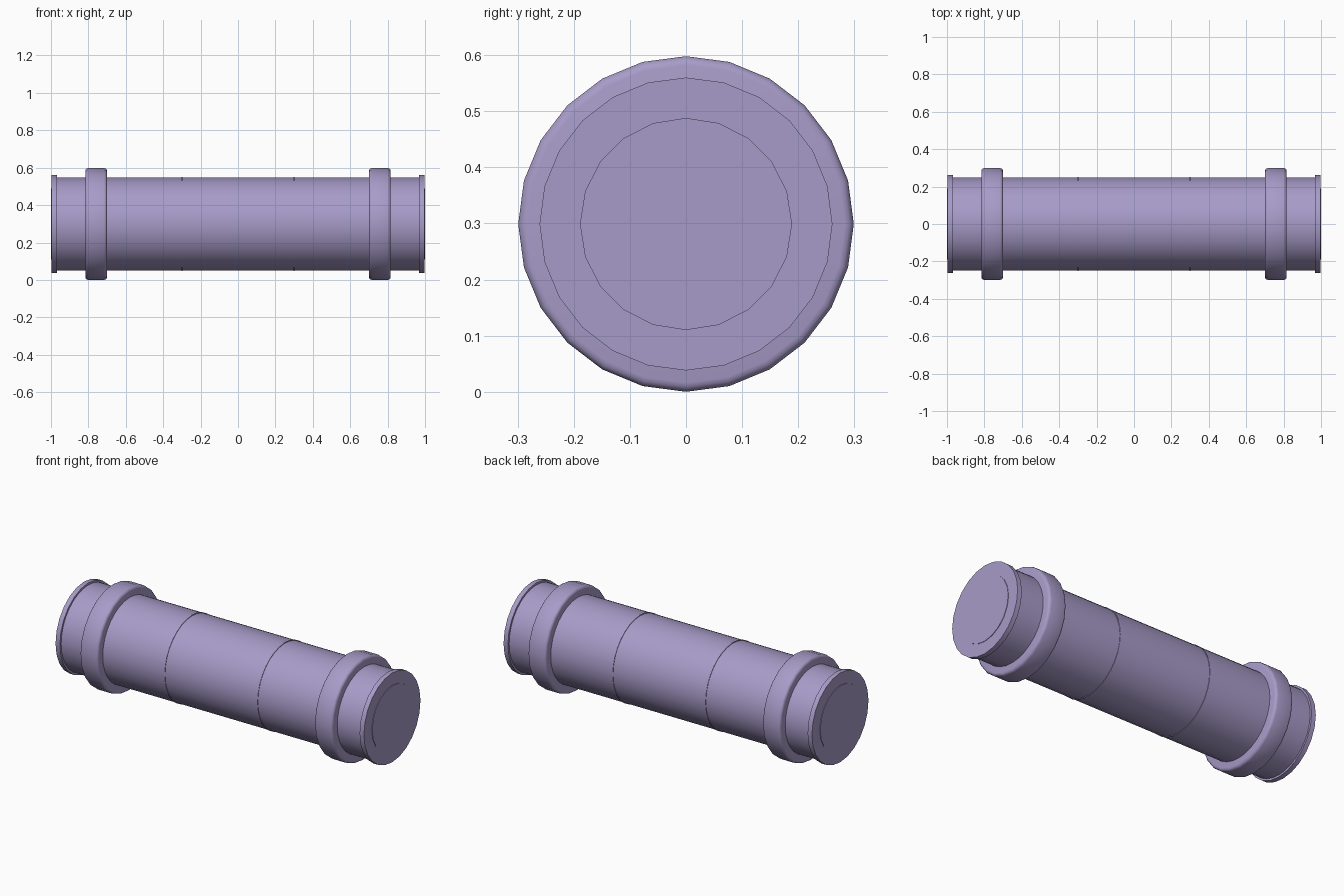
import bpy
import math

if "Cube" in bpy.data.objects:
    bpy.data.objects.remove(bpy.data.objects["Cube"])

CENTRE_Z = 0.299

lavender = bpy.data.materials.new("lavender")
lavender.diffuse_color = (0.39, 0.33, 0.58, 1.0)
lavender.use_nodes = True
lavender.node_tree.nodes["Principled BSDF"].inputs["Base Color"].default_value = lavender.diffuse_color


def cylinder_x(name, x, radius, length, sides=24, bevel=0.0):
    """Capped cylinder along x, with a corner pointing straight up."""
    bpy.ops.mesh.primitive_cylinder_add(
        vertices=sides, radius=radius, depth=length,
        location=(x, 0, CENTRE_Z), rotation=(0, math.pi / 2, 0))
    obj = bpy.context.object
    obj.name = name
    obj.data.materials.append(lavender)
    bpy.ops.object.transform_apply(location=False, rotation=True, scale=True)
    if bevel:
        mod = obj.modifiers.new("rounded_rim", 'BEVEL')
        mod.width = bevel
        mod.segments = 3
        mod.limit_method = 'ANGLE'
        mod.angle_limit = math.radians(40)
        bpy.ops.object.modifier_apply(modifier=mod.name)
    bpy.ops.object.shade_smooth_by_angle(angle=math.radians(35))
    return obj


# Main tube
cylinder_x("tube", 0, 0.249, 1.96, 32)

# Matching fittings on both halves
for side, s in (("left", -1), ("right", 1)):
    cylinder_x(side + "_seam", s * 0.30, 0.252, 0.006, 32)
    cylinder_x(side + "_collar", s * 0.758, 0.299, 0.116, 24, bevel=0.016)
    cylinder_x(side + "_end_flange", s * 0.983, 0.261, 0.028, 24)
    cylinder_x(side + "_end_disc", s * 0.99, 0.189, 0.02, 20)
